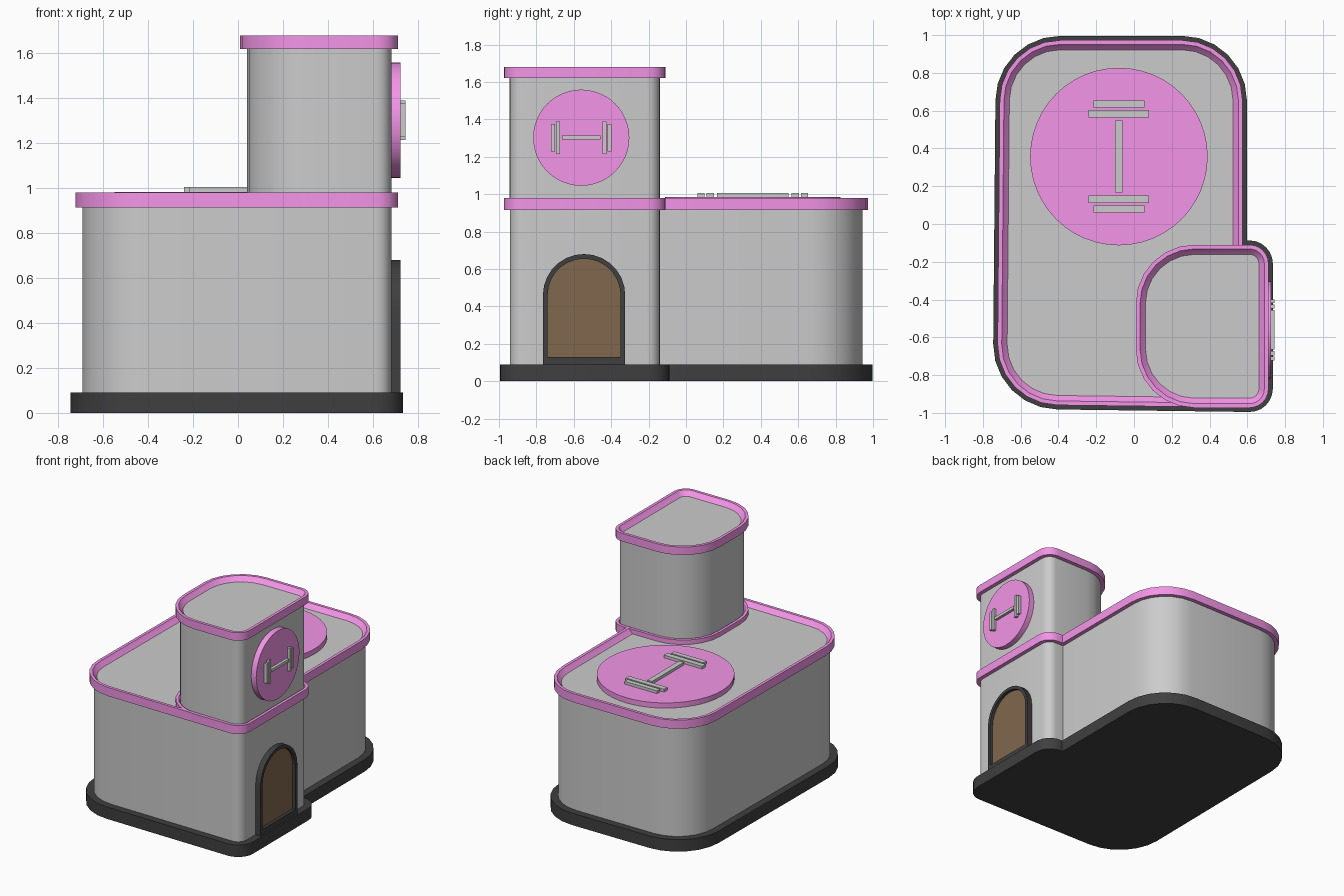
import bpy, bmesh, math
from mathutils import Vector, Matrix

if "Cube" in bpy.data.objects:
    bpy.data.objects.remove(bpy.data.objects["Cube"])


def material(name, rgb):
    m = bpy.data.materials.new(name)
    m.diffuse_color = (*rgb, 1)
    m.use_nodes = True
    m.node_tree.nodes["Principled BSDF"].inputs["Base Color"].default_value = m.diffuse_color
    return m


PINK = material("pink", (0.9, 0.3, 0.8))
DARK = material("dark", (0.05, 0.05, 0.05))
BROWN = material("brown", (0.22, 0.14, 0.075))


def finish(bm, name, mat=None):
    bmesh.ops.recalc_face_normals(bm, faces=bm.faces)
    mesh = bpy.data.meshes.new(name)
    bm.to_mesh(mesh)
    bm.free()
    ob = bpy.data.objects.new(name, mesh)
    bpy.context.collection.objects.link(ob)
    if mat:
        mesh.materials.append(mat)
    bpy.ops.object.select_all(action='DESELECT')
    ob.select_set(True)
    bpy.context.view_layer.objects.active = ob
    bpy.ops.object.shade_smooth_by_angle(angle=math.radians(32))
    return ob


def loft(name, loops, mat=None, ring=False, cap_start=False, cap_end=False):
    """Skin a stack of matching point loops; ring joins last to first."""
    bm = bmesh.new()
    rows = [[bm.verts.new(p) for p in loop] for loop in loops]
    n = len(rows[0])
    pairs = list(zip(rows, rows[1:])) + ([(rows[-1], rows[0])] if ring else [])
    for a, b in pairs:
        for i in range(n):
            j = (i + 1) % n
            bm.faces.new((a[i], a[j], b[j], b[i]))
    if cap_start:
        bm.faces.new(rows[0][::-1])
    if cap_end:
        bm.faces.new(rows[-1])
    return finish(bm, name, mat)


def outline(corners, off, z, segs=6):
    """Counter-clockwise corners (x, y, radius), offset outward and rounded."""
    pts, n = [], len(corners)
    P = [Vector(c[:2]) for c in corners]
    for i, (x, y, r) in enumerate(corners):
        d1, d2 = (P[i] - P[i - 1]).normalized(), (P[(i + 1) % n] - P[i]).normalized()
        n1, n2 = Vector((d1.y, -d1.x)), Vector((d2.y, -d2.x))
        mitre = (n1 + n2) / (1 + n1.dot(n2))
        if r == 0:
            pts.append((*(P[i] + mitre * off), z))
            continue
        centre = P[i] - mitre * r
        turn = n1.angle_signed(n2)
        for k in range(segs + 1):
            a = math.atan2(n1.y, n1.x) + abs(turn) * k / segs
            pts.append((centre.x + (r + off) * math.cos(a),
                        centre.y + (r + off) * math.sin(a), z))
    return pts


def stack(name, corners, profile, mat=None, **kw):
    return loft(name, [outline(corners, o, z) for o, z in profile], mat, **kw)


# Footprints
HALL = [(-0.695, -0.925, 0.29), (0.682, -0.943, 0.07), (0.682, -0.14, 0.07),
        (0.545, -0.14, 0), (0.545, 0.943, 0.29), (-0.678, 0.943, 0.29)]
TOWER = [(0.04, -0.943, 0.28), (0.682, -0.943, 0.07),
         (0.682, -0.14, 0.07), (0.04, -0.14, 0.28)]


def trim_profile(z0, z1):
    return [(-0.01, z0), (0.03, z0), (0.03, z1), (0.008, z1), (-0.025, z1 - 0.04), (-0.04, z1 - 0.05)]


# Walls, plinth and roof trims
stack("plinth", HALL, [(0.053, 0), (0.053, 0.09), (-0.02, 0.09)], DARK, cap_start=True, cap_end=True)
stack("hall_walls", HALL, [(0, 0.08), (0, 0.945)], cap_end=True)
stack("tower_walls", TOWER, [(0, 0.94), (0, 1.645)], cap_end=True)
stack("hall_trim", HALL, trim_profile(0.915, 0.98), PINK, ring=True)
stack("tower_trim", TOWER, trim_profile(1.62, 1.68), PINK, ring=True)
stack("tower_collar", TOWER, [(-0.01, 0.92), (0.029, 0.92), (0.029, 0.979), (0.008, 0.979), (-0.01, 0.96)],
      PINK, ring=True)


# Round signs with barbell emblems
def sign(name, matrix, radius, thick, height):
    bm = bmesh.new()
    bmesh.ops.create_cone(bm, cap_ends=True, segments=48, radius1=radius, radius2=radius, depth=thick,
                          matrix=matrix @ Matrix.Translation((0, 0, thick / 2)))
    finish(bm, name + "_disc", PINK)
    s = radius / 0.47
    bars = [(0, 0.04, 0.38)]
    for side in (-1, 1):
        bars += [(side * 0.227, 0.32, 0.04), (side * 0.277, 0.27, 0.037)]
    bm = bmesh.new()
    for y, w, l in bars:
        bmesh.ops.create_cube(bm, size=1, matrix=matrix
                              @ Matrix.Translation((0, y * s, thick + height / 2 - 0.002))
                              @ Matrix.Diagonal((w * s, l * s, height + 0.004, 1)))
    finish(bm, name + "_barbell")


sign("roof_sign", Matrix.Translation((-0.08, 0.357, 0.944)), 0.47, 0.04, 0.021)
sign("wall_sign", Matrix.Translation((0.68, -0.56, 1.302)) @ Matrix.Rotation(math.pi / 2, 4, 'Y'),
     0.257, 0.044, 0.021)


# Arched door
def arch(half, bottom, x, segs=14):
    c, spring = -0.545, 0.46
    arc = [(x, c + half * math.cos(math.pi * k / segs), spring + half * math.sin(math.pi * k / segs))
           for k in range(segs + 1)]
    return [(x, c + half, bottom)] + arc + [(x, c - half, bottom)]


loft("door_frame", [arch(0.22, 0.08, 0.67), arch(0.22, 0.08, 0.723),
                    arch(0.195, 0.13, 0.723), arch(0.195, 0.13, 0.67)], DARK, ring=True)
loft("door_panel", [arch(0.197, 0.128, 0.675), arch(0.197, 0.128, 0.7)], BROWN, cap_end=True)
